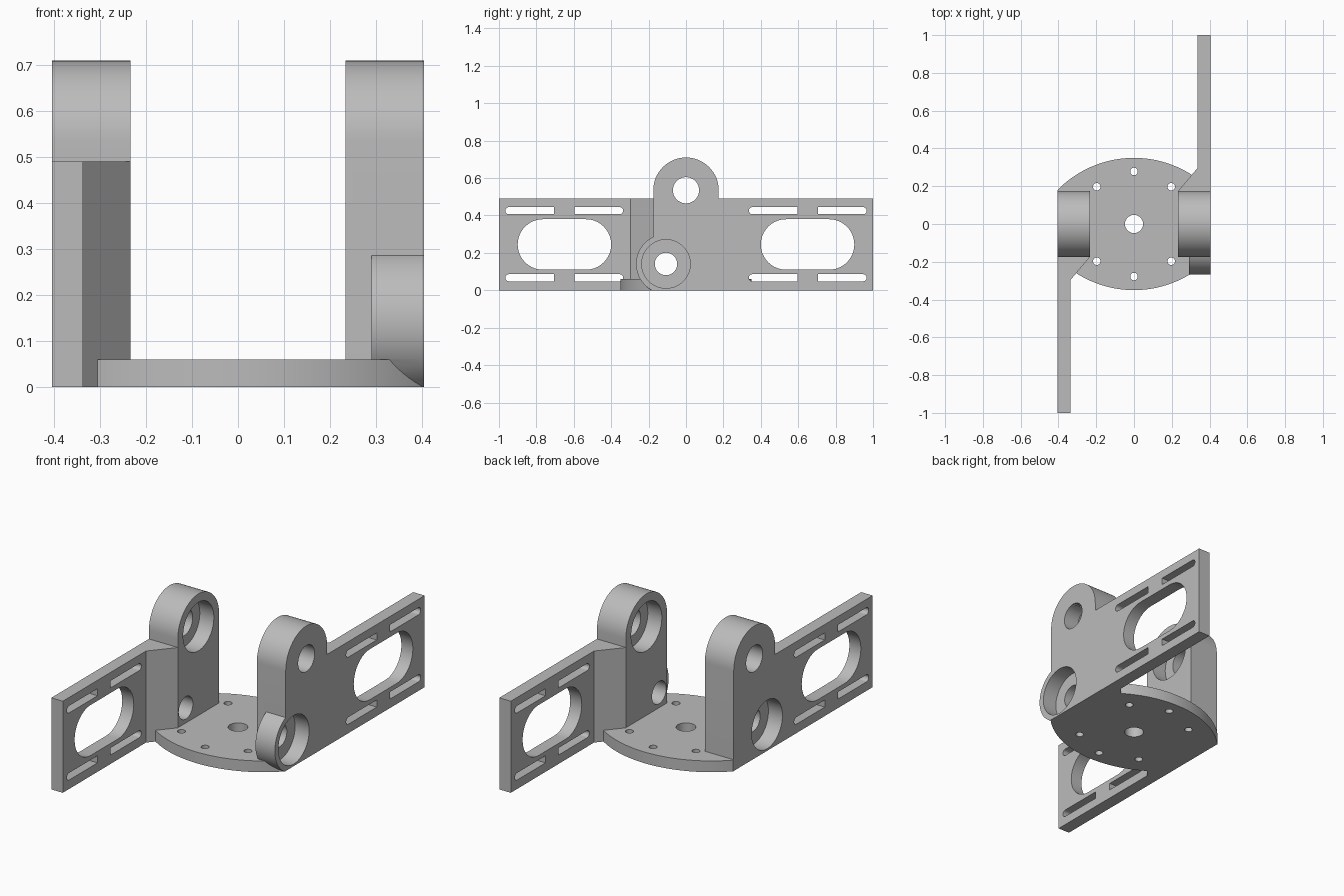
import bpy
import bmesh
from math import sin, cos, pi, asin, atan2
from mathutils import Vector

cube = bpy.data.objects.get("Cube")
if cube:
    bpy.data.objects.remove(cube, do_unlink=True)

grey = bpy.data.materials.new("plain grey")
grey.use_nodes = True
colour = (0.5, 0.5, 0.5, 1)
grey.diffuse_color = colour
grey.node_tree.nodes["Principled BSDF"].inputs["Base Color"].default_value = colour

HALF = 0.405      # outer half width
INNER = 0.234     # inner face of the posts
PANEL = 0.337     # inner face of the thin panels
POST_R = 0.175
PANEL_TOP = 0.49
AXLE_Z = 0.535
LOW_Y, LOW_Z = -0.107, 0.141
BORE = 0.13
SEAT = 0.083      # bearing seat depth


def arc(cx, cy, r, start, end, n=32):
    return [(cx + r * cos(start + (end - start) * i / n),
             cy + r * sin(start + (end - start) * i / n)) for i in range(n + 1)]


def circle(cx, cy, r, n=48):
    return arc(cx, cy, r, 0, 2 * pi, n)[:-1]


def prism(name, outline, axis, lo, hi):
    """Extrude a 2D outline along x (outline is y, z) or z (outline is x, y)."""
    place = (lambda a, b, d: (d, a, b)) if axis == "x" else (lambda a, b, d: (a, b, d))
    bm = bmesh.new()
    face = bm.faces.new([bm.verts.new(place(a, b, lo)) for a, b in outline])
    new = bmesh.ops.extrude_face_region(bm, geom=[face])["geom"]
    bmesh.ops.translate(bm, vec=Vector(place(0, 0, hi - lo)),
                        verts=[v for v in new if isinstance(v, bmesh.types.BMVert)])
    bmesh.ops.recalc_face_normals(bm, faces=bm.faces[:])
    mesh = bpy.data.meshes.new(name)
    bm.to_mesh(mesh)
    bm.free()
    mesh.materials.append(grey)
    obj = bpy.data.objects.new(name, mesh)
    bpy.context.collection.objects.link(obj)
    return obj


def combine(target, tool, operation):
    mod = target.modifiers.new(operation.lower(), "BOOLEAN")
    mod.operation = operation
    mod.solver = "EXACT"
    mod.object = tool
    bpy.context.view_layer.objects.active = target
    bpy.ops.object.modifier_apply(modifier=mod.name)
    bpy.data.objects.remove(tool, do_unlink=True)


def cut(target, outline, axis, lo, hi):
    combine(target, prism("cutter", outline, axis, lo, hi), "DIFFERENCE")


# Base plate: two shallow arcs between straight sides
depth, corner = 0.35, 0.18
R = (HALF ** 2 + (depth - corner) ** 2) / (2 * (depth - corner))
half_angle = asin(HALF / R)
front = arc(0, R - depth, R, -pi / 2 - half_angle, -pi / 2 + half_angle, 40)
back = [(-x, -y) for x, y in front]
bracket = prism("mounting_bracket", front + back, "z", 0, 0.06)

# Each side: a post with a round top, and a panel with an angled gusset
for s in (1, -1):
    lo, hi = sorted((s * INNER, s * HALF))
    arch = [(-POST_R, 0), (POST_R, 0)] + arc(0, AXLE_Z, POST_R, 0, pi)
    combine(bracket, prism("post", arch, "x", lo, hi), "UNION")
    plan = [(INNER, 0), (INNER, POST_R), (PANEL, 0.297), (PANEL, 1), (HALF, 1), (HALF, 0)]
    plan = [(s * x, s * y) for x, y in plan]
    combine(bracket, prism("panel", plan, "z", 0, PANEL_TOP), "UNION")

# Round boss beside the lower bore, flattened at the underside
boss_r = 0.16
drop = asin(LOW_Z / boss_r)
combine(bracket, prism("boss", arc(LOW_Y, LOW_Z, boss_r, -drop, pi + drop, 48),
                       "x", 0.29, HALF), "UNION")

for s in (1, -1):
    def cut_x(outline, a, b):
        cut(bracket, outline, "x", *sorted((s * a, s * b)))

    # Axle holes with bearing seats: upper opens inward, lower opens outward
    cut_x(circle(0, AXLE_Z, 0.07), 0.15, 0.5)
    cut_x(circle(0, AXLE_Z, BORE), 0.15, INNER + SEAT)
    cut_x(circle(LOW_Y, LOW_Z, 0.06), 0.15, 0.5)
    cut_x(circle(LOW_Y, LOW_Z, BORE), HALF - SEAT, 0.5)

    # Large panel window
    r = 0.135
    window = (arc(0.9 - r, 0.245, r, -pi / 2, pi / 2, 20)
              + arc(0.4 + r, 0.245, r, pi / 2, 3 * pi / 2, 20))
    cut_x([(s * y, z) for y, z in window], 0.3, 0.5)

    # Narrow slots, round at the far ends and square beside the bridge
    r = 0.019
    for z in (0.067, 0.426):
        near = arc(0.336 + r, z, r, pi / 2, 3 * pi / 2, 12) + [(0.595, z - r), (0.595, z + r)]
        far = arc(0.966 - r, z, r, -pi / 2, pi / 2, 12) + [(0.706, z + r), (0.706, z - r)]
        for slot in (near, far):
            cut_x([(s * y, h) for y, h in slot], 0.3, 0.5)

# Base holes: one central, six around it
cut(bracket, circle(0, 0, 0.048), "z", -0.1, 0.1)
for x, y in [(0, 0.278), (0, -0.278)] + [(a, b) for a in (-0.197, 0.197) for b in (-0.197, 0.197)]:
    cut(bracket, circle(x, y, 0.02, 24), "z", -0.1, 0.1)

# Smooth curved walls, sharp edges
bpy.ops.object.select_all(action="DESELECT")
bracket.select_set(True)
bpy.context.view_layer.objects.active = bracket
bpy.ops.object.shade_smooth_by_angle(angle=pi / 6)
